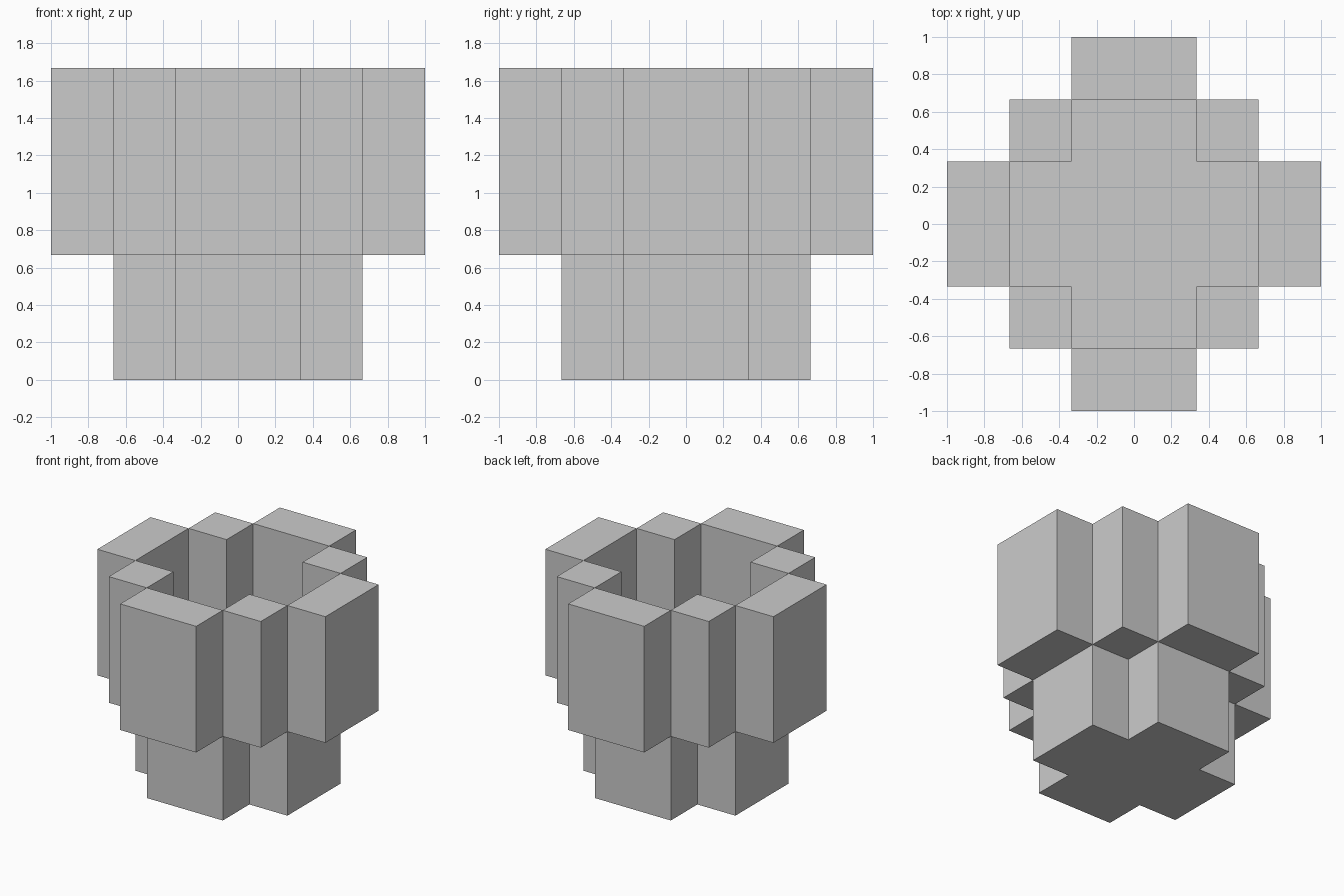
import bpy, bmesh

if "Cube" in bpy.data.objects:
    bpy.data.objects.remove(bpy.data.objects["Cube"])

U = 1 / 3  # voxel size


def prism(name, outline, z0, z1):
    """Extrude a counter-clockwise outline (in voxel units) from z0 to z1."""
    bm = bmesh.new()
    face = bm.faces.new([bm.verts.new((x * U, y * U, z0 * U)) for x, y in outline])
    top = bmesh.ops.extrude_face_region(bm, geom=[face])["geom"]
    verts = [g for g in top if isinstance(g, bmesh.types.BMVert)]
    bmesh.ops.translate(bm, verts=verts, vec=(0, 0, (z1 - z0) * U))
    bmesh.ops.recalc_face_normals(bm, faces=bm.faces)
    mesh = bpy.data.meshes.new(name)
    bm.to_mesh(mesh)
    bm.free()
    obj = bpy.data.objects.new(name, mesh)
    bpy.context.collection.objects.link(obj)
    return obj


def block(name, x0, x1, y0, y1):
    return prism(name, [(x0, y0), (x1, y0), (x1, y1), (x0, y1)], 2, 5)


# solid plus-shaped base, whose top is the floor of the cavity
quarter = [(2, -1), (2, 1), (1, 1)]
plus = []
for i in range(4):
    for x, y in quarter:
        for _ in range(i):
            x, y = -y, x
        plus.append((x, y))
prism("base", plus, 0, 2)

# wide wall blocks on the four sides
block("front_wall", -1, 1, -3, -2)
block("back_wall", -1, 1, 2, 3)
block("left_wall", -3, -2, -1, 1)
block("right_wall", 2, 3, -1, 1)

# square corner posts between the walls
for side, x in (("left", -2), ("right", 1)):
    for end, y in (("front", -2), ("back", 1)):
        block(f"{end}_{side}_post", x, x + 1, y, y + 1)
